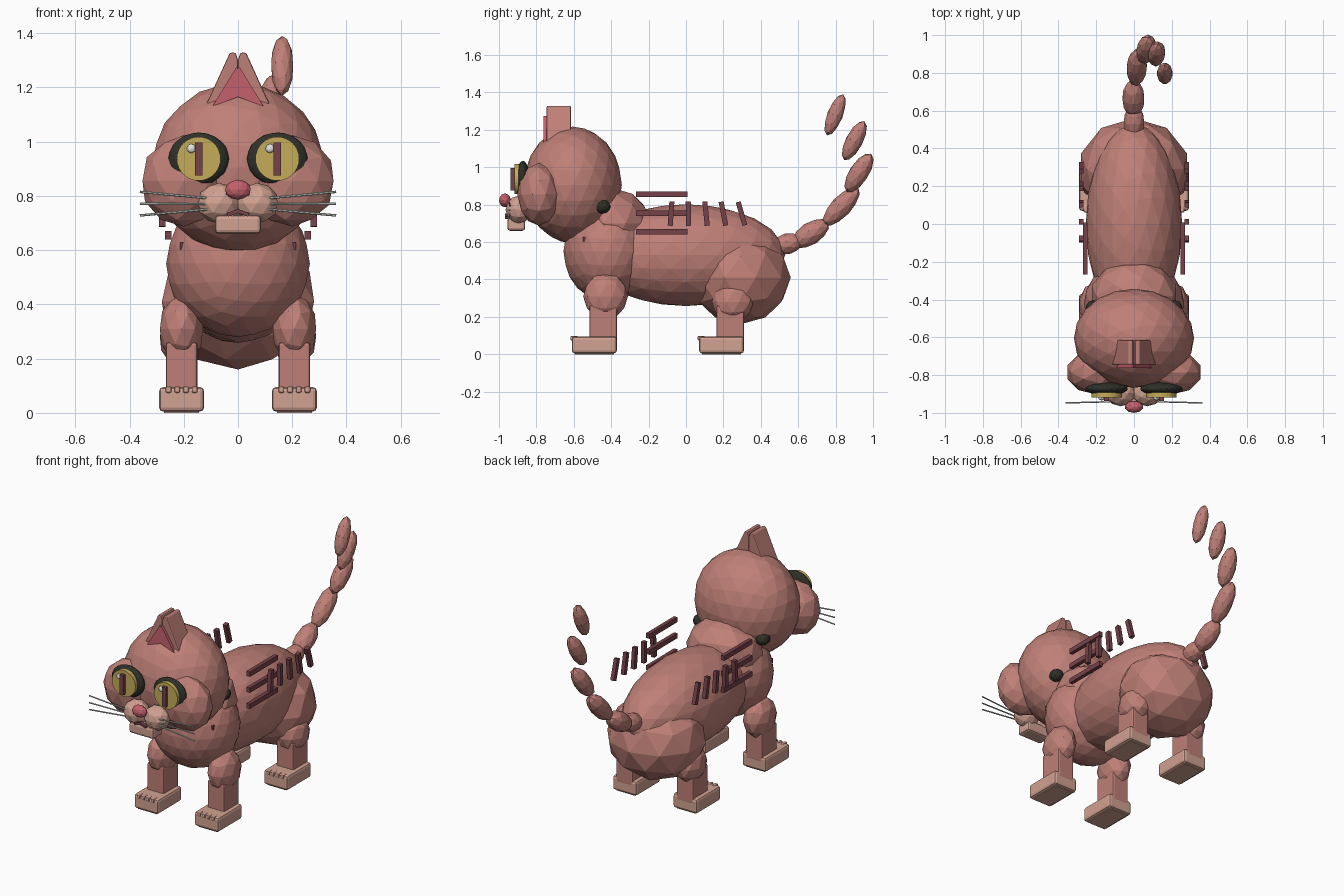
import bpy, bmesh, math
from mathutils import Vector

if "Cube" in bpy.data.objects:
    bpy.data.objects.remove(bpy.data.objects["Cube"])


def material(name, rgb):
    m = bpy.data.materials.new(name)
    m.diffuse_color = (*rgb, 1)
    m.use_nodes = True
    m.node_tree.nodes["Principled BSDF"].inputs["Base Color"].default_value = m.diffuse_color
    return m


FUR = material("fur", (0.52, 0.215, 0.185))
CREAM = material("cream", (0.64, 0.36, 0.285))
PINK = material("pink", (0.56, 0.12, 0.15))
MAROON = material("maroon", (0.18, 0.055, 0.07))
YELLOW = material("yellow", (0.56, 0.41, 0.1))
BLACK = material("black", (0.028, 0.03, 0.022))
WHISKER = material("whisker_grey", (0.58, 0.64, 0.58))
WHITE = material("white", (0.8, 0.8, 0.76))


def finish(name, bm, mat, loc=(0, 0, 0), rot=(0, 0, 0), bevel=0):
    bmesh.ops.recalc_face_normals(bm, faces=bm.faces)
    me = bpy.data.meshes.new(name)
    bm.to_mesh(me)
    bm.free()
    me.materials.append(mat)
    ob = bpy.data.objects.new(name, me)
    bpy.context.collection.objects.link(ob)
    ob.location = loc
    ob.rotation_euler = rot
    if bevel:
        mod = ob.modifiers.new("bevel", 'BEVEL')
        mod.width = bevel
        mod.segments = 2
    return ob


def ball(name, loc, radii, mat=FUR, sub=2, rot=(0, 0, 0)):
    bm = bmesh.new()
    bmesh.ops.create_icosphere(bm, subdivisions=sub, radius=1)
    bmesh.ops.scale(bm, vec=radii, verts=bm.verts)
    return finish(name, bm, mat, loc, rot)


def box(name, lo, hi, mat, bevel=0.0, rot=(0, 0, 0)):
    lo, hi = Vector(lo), Vector(hi)
    bm = bmesh.new()
    bmesh.ops.create_cube(bm, size=1)
    bmesh.ops.scale(bm, vec=hi - lo, verts=bm.verts)
    return finish(name, bm, mat, (lo + hi) / 2, rot, bevel)


def slab(name, x, y, z, size, mat, bevel=0.0, rot=(0, 0, 0)):
    c, h = Vector((x, y, z)), Vector(size) / 2
    return box(name, c - h, c + h, mat, bevel, rot)


def rod(name, a, b, r, mat, sides=8):
    a, b = Vector(a), Vector(b)
    bm = bmesh.new()
    bmesh.ops.create_cone(bm, cap_ends=True, segments=sides, radius1=r,
                          radius2=r, depth=(b - a).length)
    rot = (b - a).to_track_quat('Z', 'Y').to_euler()
    return finish(name, bm, mat, (a + b) / 2, rot)


def plate(name, pts, y0, y1, mat, bevel=0):
    # outline in x/z, extruded along y
    bm = bmesh.new()
    f = bm.faces.new([bm.verts.new((x, y0, z)) for x, z in pts])
    ext = bmesh.ops.extrude_face_region(bm, geom=[f])
    vs = [v for v in ext["geom"] if isinstance(v, bmesh.types.BMVert)]
    bmesh.ops.translate(bm, vec=(0, y1 - y0, 0), verts=vs)
    return finish(name, bm, mat, bevel=bevel)


# Body masses
ball("torso", (0, 0, 0.53), (0.255, 0.53, 0.272), sub=3)
ball("rump", (0, 0.29, 0.41), (0.295, 0.27, 0.25))
ball("chest", (0, -0.42, 0.55), (0.265, 0.235, 0.27), sub=3)
ball("neck", (0, -0.38, 0.70), (0.235, 0.19, 0.185))
ball("head", (0, -0.605, 0.905), (0.318, 0.262, 0.312), sub=3)

# Nose, chin, mouth
ball("nose", (0, -0.968, 0.823), (0.049, 0.032, 0.037), PINK)
box("chin", (-0.085, -0.955, 0.66), (0.085, -0.86, 0.73), CREAM, 0.015)

for s, side in ((-1, "left"), (1, "right")):
    # Face
    ball("cheek_" + side, (s * 0.2, -0.785, 0.855), (0.16, 0.117, 0.168))
    ball("muzzle_" + side, (s * 0.07, -0.895, 0.773), (0.08, 0.07, 0.075), CREAM)
    slab("mouth_" + side, s * 0.018, -0.957, 0.738, (0.045, 0.02, 0.014), MAROON,
         rot=(0, s * 0.35, 0))
    ball("eye_rim_" + side, (s * 0.145, -0.872, 0.937), (0.112, 0.036, 0.097),
         BLACK, 3)
    rod("iris_" + side, (s * 0.145, -0.88, 0.937), (s * 0.145, -0.918, 0.937),
        0.081, YELLOW, 32)
    slab("pupil_" + side, s * 0.145, -0.922, 0.936, (0.027, 0.03, 0.122), MAROON)
    ball("eye_glint_" + side, (s * 0.145 - 0.027, -0.922, 0.975),
         (0.017, 0.012, 0.017), WHITE)
    for zi, zo in ((0.79, 0.815), (0.77, 0.771), (0.753, 0.728)):
        rod("whisker_" + side, (s * 0.09, -0.94, zi), (s * 0.362, -0.947, zo),
            0.0045, WHISKER, 6)

    # Ears meeting at the middle of the head
    plate("ear_" + side, [(s * x, z) for x, z in
          ((0, 1.1), (0.125, 1.12), (0.03, 1.328), (0.008, 1.328), (0, 1.3))],
          -0.745, -0.615, FUR, 0.006)
    plate("inner_ear_" + side, [(s * x, z) for x, z in
          ((0, 1.165), (0.095, 1.13), (0.006, 1.275), (0, 1.27))],
          -0.762, -0.74, PINK)

    # Neck and chest markings
    ball("neck_patch_" + side, (s * 0.215, -0.448, 0.79), (0.042, 0.045, 0.038), BLACK)
    slab("chest_mark_" + side, s * 0.207, -0.542, 0.615, (0.014, 0.02, 0.026), MAROON)

    # Flank stripes
    for z in (0.655, 0.755, 0.855):
        slab("long_stripe_" + side, s * 0.257, -0.13, z, (0.024, 0.275, 0.03), MAROON)
    for y, lean in ((-0.08, -4), (0.013, 1), (0.107, 6), (0.2, 11), (0.297, 16)):
        slab("flank_stripe_" + side, s * 0.28, y, 0.752, (0.024, 0.027, 0.13),
             MAROON, rot=(math.radians(lean), 0, 0))

    # Legs and paws
    for y, z, ry, rz, end in ((0, 0.31, 0.12, 0.125, "front"),
                              (0.68, 0.28, 0.112, 0.11, "rear")):
        n = end + "_" + side
        x = s * 0.208
        ball("upper_leg_" + n, (x, y - 0.43, z), (0.084, ry, rz))
        slab("lower_leg_" + n, x, y - 0.443, 0.16, (0.116, 0.148, 0.2), FUR, 0.01)
        slab("paw_" + n, x, y - 0.49, 0.05, (0.166, 0.24, 0.09), CREAM, 0.015)
        for dx in (-0.048, -0.016, 0.016, 0.048):
            slab("toe_" + n, x + dx, y - 0.598, 0.086, (0.021, 0.04, 0.024),
                 CREAM, 0.006)
        box("paw_sole_" + n, (x - 0.065, y - 0.595, 0), (x + 0.065, y - 0.385, 0.01), CREAM)

# Tail: centre, direction, thickness, half length
TAIL = [((0, 0.54, 0.59), (0, 1, 0.25), 0.056, 0.09),
        ((-0.003, 0.665, 0.645), (0, 0.84, 0.54), 0.06, 0.115),
        ((0.015, 0.83, 0.79), (0.05, 0.68, 0.73), 0.055, 0.135),
        ((0.065, 0.925, 0.97), (0.12, 0.52, 0.82), 0.052, 0.122),
        ((0.12, 0.9, 1.142), (0.08, 0.44, 0.86), 0.046, 0.118),
        ((0.163, 0.797, 1.28), (0, 0.36, 0.92), 0.042, 0.118)]
for c, d, r, h in TAIL:
    ball("tail_segment", c, (r, r, h),
         rot=Vector(d).to_track_quat('Z', 'Y').to_euler())
